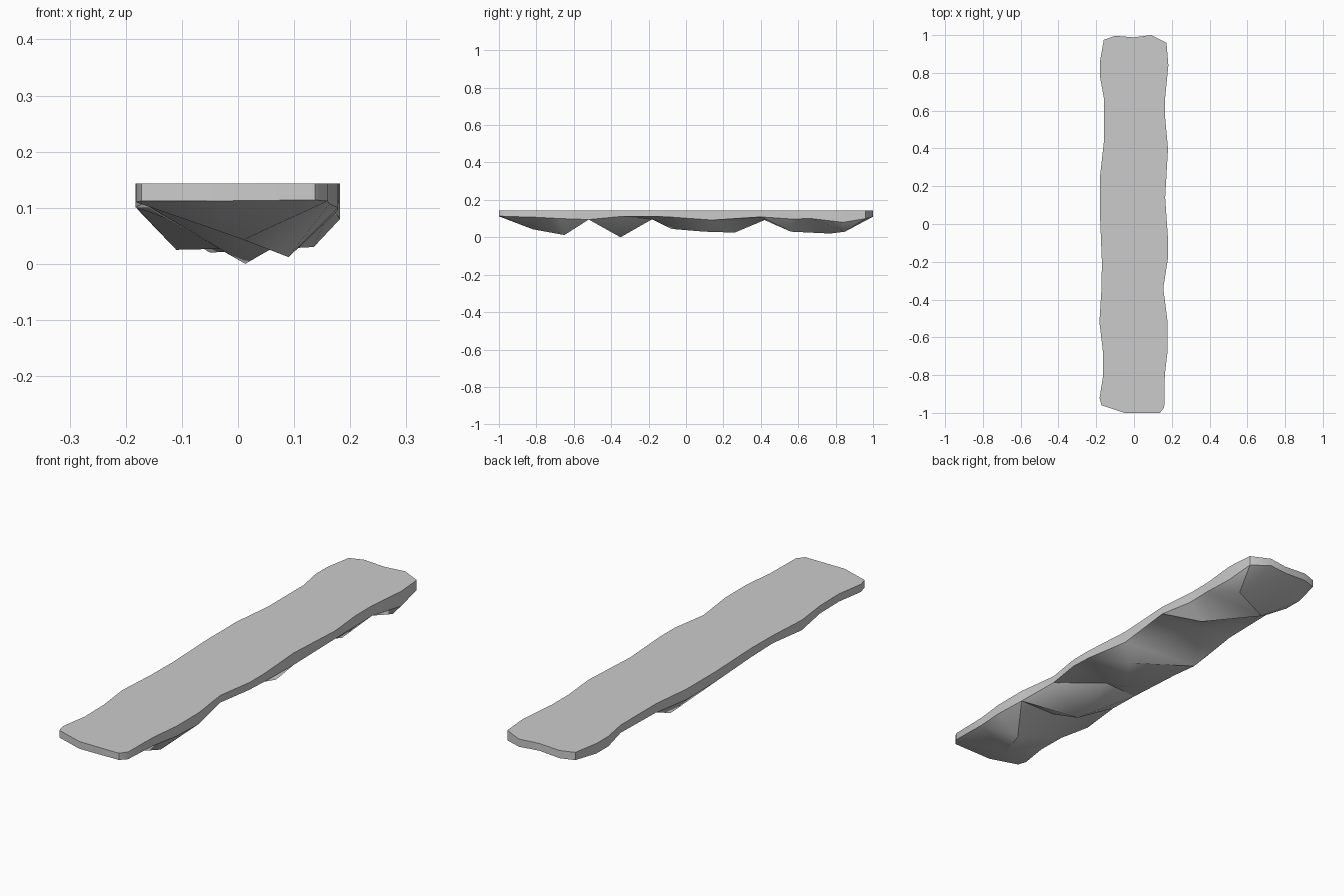
import bpy, bmesh, math
from mathutils import Vector
from mathutils.geometry import delaunay_2d_cdt

if "Cube" in bpy.data.objects:
    bpy.data.objects.remove(bpy.data.objects["Cube"])

TOP = 0.143

# Irregular outline, counter-clockwise: x, y, height of the rim's lower edge
rim = [
    (-.05, -1, .112), (.137, -1, .114), (.16, -.97, .112), (.163, -.80, .107),
    (.178, -.67, .10), (.178, -.52, .095), (.155, -.34, .112), (.18, -.18, .112),
    (.18, -.08, .108), (.165, .14, .092), (.18, .40, .109), (.165, .56, .098),
    (.165, .67, .10), (.182, .84, .08), (.172, .96, .10),
    (.09, 1, .11), (0, .988, .112), (-.10, .996, .11), (-.16, .975, .11),
    (-.18, .86, .10), (-.18, .78, .10), (-.16, .67, .11), (-.16, .43, .105),
    (-.18, .25, .098), (-.18, .05, .10), (-.17, -.20, .105), (-.172, -.34, .11),
    (-.183, -.52, .10), (-.165, -.67, .11), (-.163, -.80, .11),
    (-.182, -.92, .11), (-.172, -.96, .112)]

# Hanging rock points, then the valleys that separate them
spikes = [
    (.01, -.82, .043), (.09, -.65, .012), (.013, -.35, 0), (-.03, -.08, .045),
    (.11, .10, .03), (-.11, .26, .025), (.10, .56, .03), (-.05, .77, .02),
    (.135, .85, .03)]
valleys = [(0, -.52, .096), (0, -.18, .097), (0, .42, .092)]

# Triangulate the underside inside the outline
pts = rim + spikes + valleys
n, v0 = len(rim), len(rim) + len(spikes)
edges = [(i, (i + 1) % n) for i in range(n)]
for v, left, right in ((v0, 27, 5), (v0 + 1, 25, 7), (v0 + 2, 22, 10)):
    edges += [(left, v), (v, right)]
res = delaunay_2d_cdt([Vector(p[:2]) for p in pts], edges, [], 1, 1e-6)
coords, faces, orig = res[0], res[2], res[3]

bm = bmesh.new()
under = [bm.verts.new((c.x, c.y, pts[o[0]][2])) for c, o in zip(coords, orig)]
index = {o[0]: i for i, o in enumerate(orig)}
for f in faces:
    bm.faces.new([under[i] for i in f])

# Vertical rim wall and flat walking surface
upper = [bm.verts.new((x, y, TOP)) for x, y, z in rim]
lower = [under[index[i]] for i in range(n)]
for i in range(n):
    j = (i + 1) % n
    bm.faces.new((lower[i], lower[j], upper[j], upper[i]))
bm.faces.new(upper)
bmesh.ops.recalc_face_normals(bm, faces=bm.faces[:])

mesh = bpy.data.meshes.new("rock_platform")
bm.to_mesh(mesh)
bm.free()
platform = bpy.data.objects.new("rock_platform", mesh)
bpy.context.collection.objects.link(platform)
bpy.context.view_layer.objects.active = platform
platform.select_set(True)
bpy.ops.object.shade_smooth_by_angle(angle=math.radians(40))
